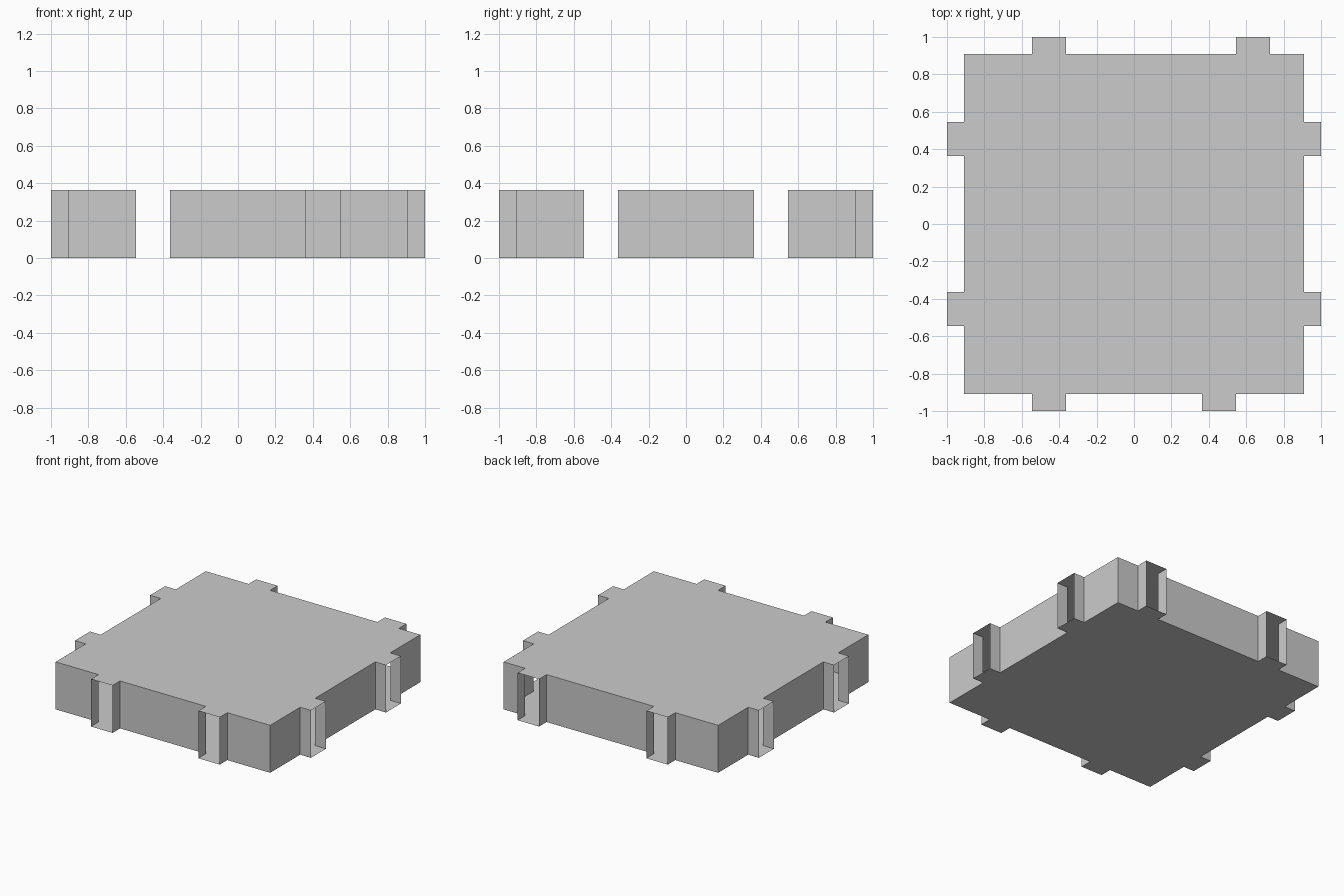
import bpy
import bmesh
from mathutils import Matrix, Vector
from math import pi

if "Cube" in bpy.data.objects:
    bpy.data.objects.remove(bpy.data.objects["Cube"])

U = 1 / 11          # grid unit of the design
HEIGHT = 4 * U
BODY, REACH, TAB = 10 * U, 11 * U, 2 * U

# Tab start positions along each side, walking counter-clockwise
SIDES = [(-6, 4),    # front
         (-6, 4),    # right
         (-8, 4),    # back (one tab is offset)
         (-6, 4)]    # left


def side_points(index, starts):
    """Outline of one side: corner, then the tabs that stick out of it."""
    points = [(-BODY, -BODY)]
    for s in starts:
        a, b = s * U, s * U + TAB
        points += [(a, -BODY), (a, -REACH), (b, -REACH), (b, -BODY)]
    turn = Matrix.Rotation(index * pi / 2, 3, 'Z')
    return [turn @ Vector((x, y, 0)) for x, y in points]


# Closed floor, top and walls from the tabbed outline
bm = bmesh.new()
outline = [p for i, s in enumerate(SIDES) for p in side_points(i, s)]
floor = bm.faces.new([bm.verts.new(p) for p in outline])
result = bmesh.ops.extrude_face_region(bm, geom=[floor], use_keep_orig=True)
top_verts = [g for g in result["geom"] if isinstance(g, bmesh.types.BMVert)]
bmesh.ops.translate(bm, verts=top_verts, vec=(0, 0, HEIGHT))
bmesh.ops.recalc_face_normals(bm, faces=bm.faces)

# Open the outer end of every tab into the hollow inside
ends = []
for f in bm.faces:
    c = f.calc_center_median()
    if abs(f.normal.z) < 0.5 and max(abs(c.x), abs(c.y)) > REACH - 0.01:
        ends.append(f)
bmesh.ops.delete(bm, geom=ends, context='FACES_ONLY')

mesh = bpy.data.meshes.new("hollow_tabbed_slab")
bm.to_mesh(mesh)
bm.free()
slab = bpy.data.objects.new("hollow_tabbed_slab", mesh)
bpy.context.collection.objects.link(slab)
